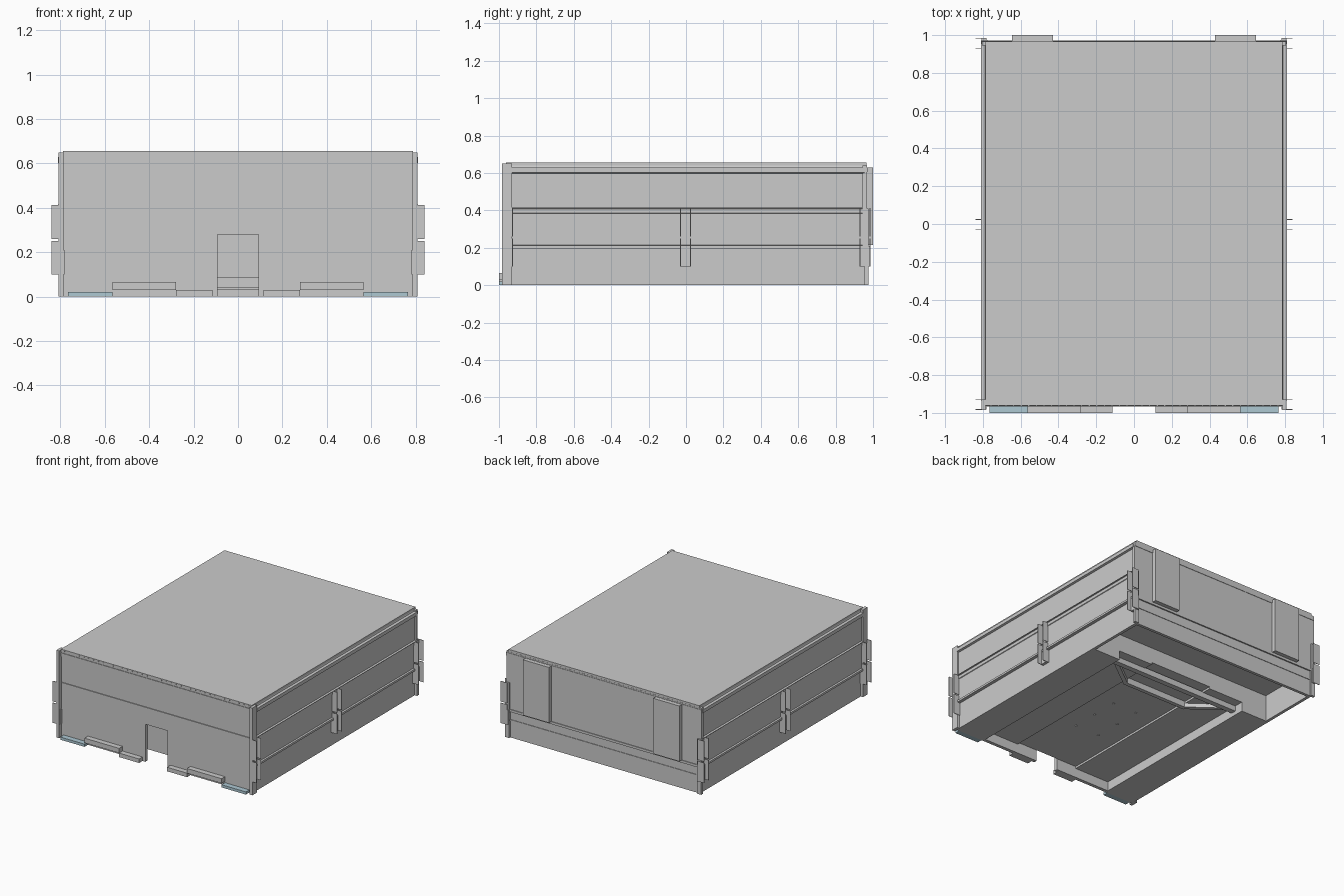
import bpy, bmesh, math
from mathutils import Vector

if "Cube" in bpy.data.objects:
    bpy.data.objects.remove(bpy.data.objects["Cube"])


def mesh_object(name, bm):
    bmesh.ops.recalc_face_normals(bm, faces=bm.faces)
    me = bpy.data.meshes.new(name)
    bm.to_mesh(me)
    bm.free()
    ob = bpy.data.objects.new(name, me)
    bpy.context.collection.objects.link(ob)
    return ob


def boxes(name, spans, mirror=False, mat=None):
    """One object from boxes given as (x0, x1, y0, y1, z0, z1)."""
    bm = bmesh.new()
    for x0, x1, y0, y1, z0, z1 in spans:
        sides = [(x0, x1), (-x1, -x0)] if mirror else [(x0, x1)]
        for a, b in sides:
            vs = bmesh.ops.create_cube(bm, size=1)["verts"]
            for v in vs:
                v.co = Vector(((a + b) / 2 + v.co.x * (b - a),
                               (y0 + y1) / 2 + v.co.y * (y1 - y0),
                               (z0 + z1) / 2 + v.co.z * (z1 - z0)))
    ob = mesh_object(name, bm)
    if mat:
        ob.data.materials.append(mat)
    return ob


def extrude_section(name, half, y0, y1):
    """Mirror a half section in x-z and extrude it along y."""
    pts = half + [(-x, z) for x, z in reversed(half)]
    bm = bmesh.new()
    face = bm.faces.new([bm.verts.new((x, y0, z)) for x, z in pts])
    out = bmesh.ops.extrude_face_region(bm, geom=[face])["geom"]
    bmesh.ops.translate(bm, vec=(0, y1 - y0, 0),
                        verts=[g for g in out if isinstance(g, bmesh.types.BMVert)])
    return mesh_object(name, bm)


def bar(name, p, q, width, z0, z1):
    """Straight bar between two plan points."""
    p, q = Vector(p), Vector(q)
    d = q - p
    ob = boxes(name, [(-d.length / 2, d.length / 2, -width / 2, width / 2, z0, z1)])
    ob.location = ((p.x + q.x) / 2, (p.y + q.y) / 2, 0)
    ob.rotation_euler.z = math.atan2(d.y, d.x)
    return ob


# Body: recessed skirt, overhanging side walls with rails, open underside
outer = [(.788, 0), (.788, .195), (.81, .197), (.81, .212), (.797, .214),
         (.797, .383), (.801, .386), (.801, .408), (.81, .41), (.81, .414), (.795, .416),
         (.795, .598), (.81, .602), (.81, .628), (.79, .63), (.785, .645)]
extrude_section("main_body", [(.26, .085), (.26, .07), (.55, .07), (.55, 0)] + outer, -.935, .50)
extrude_section("rear_body", [(.765, .20), (.765, 0)] + outer, .50, .955)

# Roof sheet
boxes("roof", [(-.787, .787, -.962, .966, .635, .655)])

# Front wall with the central opening
extrude_section("front_wall", [(.092, .28), (.092, 0), (.805, 0), (.805, .64)], -.96, -.935)
boxes("front_rails", [(-.78, .78, -.966, -.95, .383, .41),
                      (-.785, .785, -.964, -.95, .60, .628)])
boxes("front_corner_strips", [(.785, .808, -.985, -.93, 0, .65)], mirror=True)

# Rivet row along the top of the front wall
boxes("front_rivets", [(-.76 + i * .04, -.754 + i * .04, -.965, -.959, .642, .648)
                       for i in range(39)])

# Low front steps, outermost pair tinted
tint = bpy.data.materials.new("pale_blue")
tint.diffuse_color = (.42, .58, .65, 1)
tint.use_nodes = True
tint.node_tree.nodes["Principled BSDF"].inputs["Base Color"].default_value = tint.diffuse_color
boxes("outer_front_steps", [(.565, .765, -1, -.955, 0, .02)], True, tint)
boxes("middle_front_steps", [(.28, .565, -1, -.955, .03, .065)], True)
boxes("inner_front_steps", [(.115, .28, -1, -.955, 0, .03)], True)

# Back wall, ledges and two upright boxes
boxes("back_lower_panel", [(-.788, .788, .94, .962, 0, .20)])
boxes("back_upper_panel", [(-.805, .805, .945, .967, .21, .64)])
boxes("back_ledges", [(-.81, .81, .945, .972, .195, .213),
                      (-.785, .785, .95, .966, .125, .135),
                      (-.805, .805, .945, .97, .605, .63)])
boxes("back_upright_boxes", [(.43, .645, .96, 1.0, .215, .628)], True)
boxes("back_corner_strips", [(.775, .808, .955, .975, .0, .41)], True)

# Side brackets: paired fins above and below, with a web on the lower pair
fins = []
for y in (-.955, -.003, .957):
    for e in (-.027, .027):
        fins += [(.785, .84, y + e - .002, y + e + .002, .26, .412),
                 (.785, .84, y + e - .002, y + e + .002, .10, .25)]
    fins.append((.78, .808, y - .027, y + .027, .10, .21))
boxes("side_brackets", fins, True)

# Underside: cross beam and braced frame
boxes("rear_cross_beam", [(-.62, .62, .39, .43, .03, .075)])
boxes("frame_cross_bar", [(-.27, .27, .205, .235, .04, .09)])
for s in (-1, 1):
    bar("frame_brace", (s * .26, .22), (s * .50, .40), .03, .04, .075)
boxes("floor_bolts", [(x - .006, x + .006, y - .006, y + .006, .08, .087)
                      for x in (-.1, .1) for y in (-.5, -.3, -.1)])
